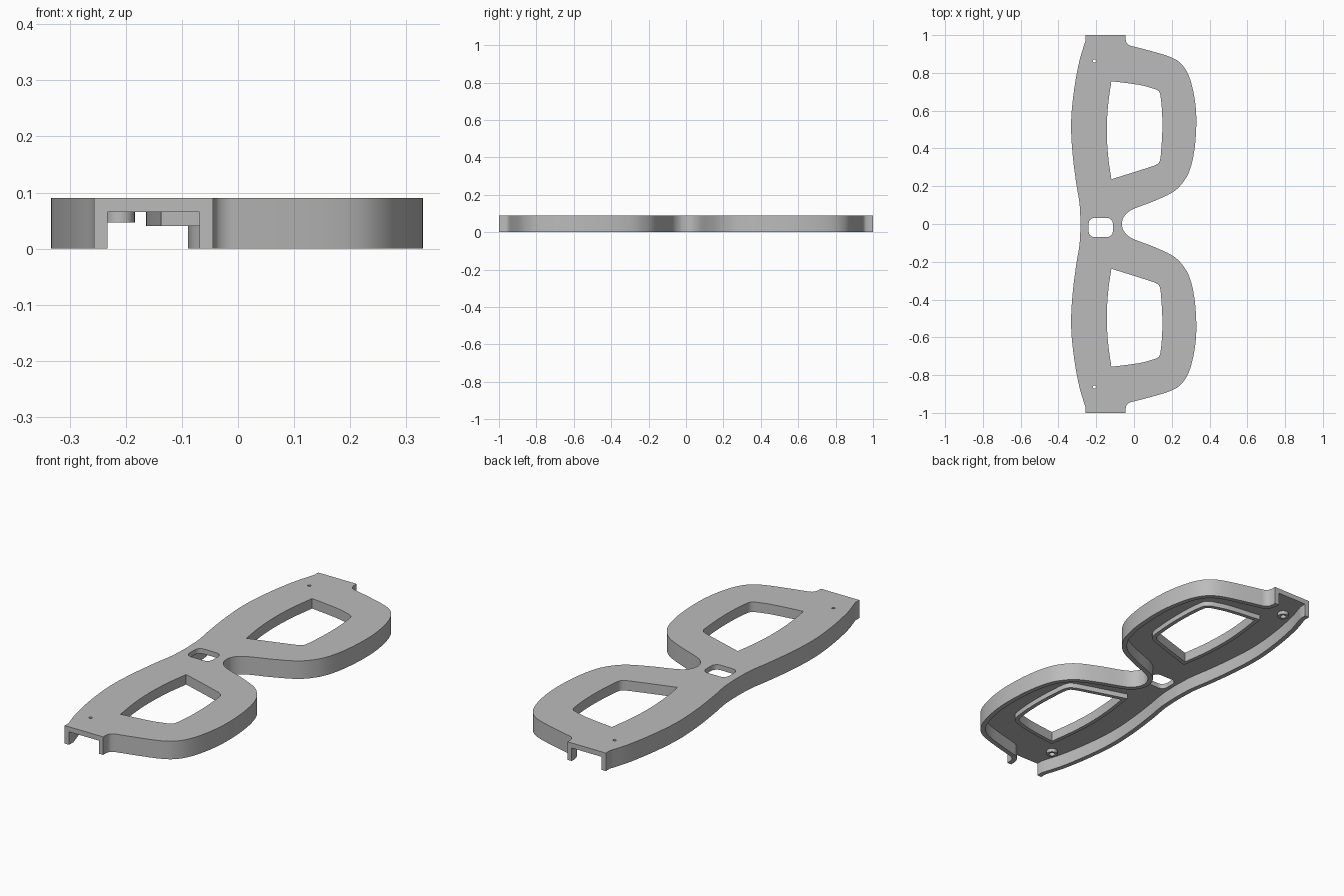
import bpy, bmesh, math
from mathutils import Vector
from mathutils.geometry import interpolate_bezier

cube = bpy.data.objects.get("Cube")
if cube:
    bpy.data.objects.remove(cube, do_unlink=True)

TOP, FLOOR, WALL, RIM = 0.09, 0.065, 0.024, 0.02
RIM_Z, BOSS_Z = 0.04, 0.047


def smooth(points, steps=5):
    """Smooth open path through the given points."""
    p = [Vector(q) for q in points]
    n = len(p)
    tan = [(p[min(i + 1, n - 1)] - p[max(i - 1, 0)]).normalized() for i in range(n)]
    path = [p[0]]
    for i in range(n - 1):
        h = (p[i + 1] - p[i]).length / 3
        path += interpolate_bezier(p[i], p[i] + tan[i] * h,
                                   p[i + 1] - tan[i + 1] * h, p[i + 1], steps + 1)[1:]
    return path


def flip(path):
    """Mirror a path front to back, keeping its order."""
    return [Vector((q.x, -q.y)) for q in path]


def offset(path, d, closed=False):
    """Shift a path sideways by d, to the left of its direction."""
    out, n = [], len(path)
    for i, q in enumerate(path):
        a = path[i - 1] if closed or i else q
        b = path[(i + 1) % n] if closed or i < n - 1 else q
        u, v = (q - a).normalized(), (b - q).normalized()
        u, v = (u if u.length else v), (v if v.length else u)
        nu, nv = Vector((-u.y, u.x)), Vector((-v.y, v.x))
        out.append(q + (nu + nv) * d / (1 + nu.dot(nv)))
    return out


def circle(x, y, r, n=24):
    return [Vector((x + r * math.cos(math.tau * i / n), y + r * math.sin(math.tau * i / n)))
            for i in range(n)]


def prism(name, loops, z0, z1):
    """Extrude closed loops; loops inside others become holes."""
    cu = bpy.data.curves.new(name, 'CURVE')
    cu.dimensions, cu.fill_mode = '2D', 'BOTH'
    cu.extrude = (z1 - z0) / 2
    for loop in loops:
        s = cu.splines.new('POLY')
        s.points.add(len(loop) - 1)
        for pt, q in zip(s.points, loop):
            pt.co = (q.x, q.y, 0, 1)
        s.use_cyclic_u = True
    tmp = bpy.data.objects.new(name + "_curve", cu)
    bpy.context.collection.objects.link(tmp)
    dg = bpy.context.evaluated_depsgraph_get()
    mesh = bpy.data.meshes.new_from_object(tmp.evaluated_get(dg))
    bpy.data.objects.remove(tmp, do_unlink=True)
    bm = bmesh.new()
    bm.from_mesh(mesh)
    bmesh.ops.remove_doubles(bm, verts=bm.verts, dist=1e-5)
    bmesh.ops.translate(bm, verts=bm.verts, vec=(0, 0, (z0 + z1) / 2))
    bmesh.ops.recalc_face_normals(bm, faces=bm.faces)
    bm.to_mesh(mesh)
    bm.free()
    mesh.materials.clear()
    ob = bpy.data.objects.new(name, mesh)
    bpy.context.collection.objects.link(ob)
    return ob


# Outer contour: lower edge (+x) and brow edge (-x), half of each then mirrored
lower = [Vector((-.045, 1))] + smooth([
    (-.045, .978), (-.038, .957), (-.022, .945), (0, .939), (.1, .913), (.19, .885),
    (.24, .857), (.278, .81), (.305, .74), (.325, .635), (.33, .53), (.321, .4),
    (.3, .3), (.272, .238), (.215, .175), (.108, .122), (.003, .082), (-.035, .06),
    (-.058, .03), (-.065, 0)])
brow = [Vector((-.257, 1))] + smooth([
    (-.257, .97), (-.29, .86), (-.32, .69), (-.333, .53), (-.325, .37),
    (-.305, .21), (-.288, .105), (-.283, 0)])
lower += flip(lower[-2::-1])
brow += flip(brow[-2::-1])
outline = lower + brow[::-1]

# Interior contour, running out through both open temple ends
low_in, brow_in = offset(lower, -WALL), offset(brow, WALL)
for path in (low_in, brow_in):
    path.insert(0, Vector((path[0].x, 1.1)))
    path.append(Vector((path[-1].x, -1.1)))
interior = low_in + brow_in[::-1]

# Lens openings, rims and screw bosses
lens = (smooth([(-.12, .756), (.03, .736), (.105, .716), (.13, .704), (.139, .685),
                (.148, .6), (.15, .5), (.144, .39), (.137, .335), (.125, .318),
                (.08, .3), (-.12, .237)])
        + smooth([(-.12, .237), (-.137, .36), (-.144, .5), (-.137, .63), (-.12, .756)])[1:-1])
rim = offset(lens, RIM, True)
lenses, rims = [lens, flip(lens)], [rim, flip(rim)]
screw = [(-.21, .863), (-.21, -.863)]
bosses = [circle(x, y, .026) for x, y in screw]

# Rounded slot in the bridge
slot = []
for k, (x, y) in enumerate([(-.142, .002), (-.21, .002), (-.21, -.039), (-.142, -.039)]):
    for i in range(7):
        a = math.pi / 2 * (k + i / 6)
        slot.append(Vector((x + .03 * math.cos(a), y + .03 * math.sin(a))))

# Solid front, hollowed in steps from below, then pierced
frame = prism("glasses_frame", [outline], 0, TOP)
cutters = [
    prism("cavity_below_rims", [interior], -.1, RIM_Z),
    prism("cavity_around_rims", [interior] + rims, RIM_Z - .01, BOSS_Z),
    prism("cavity_around_bosses", [interior] + rims + bosses, RIM_Z, FLOOR),
    prism("opening_cutter", lenses + [slot] + [circle(x, y, .008) for x, y in screw], -.1, .2),
    prism("boss_bore", [circle(x, y, .014) for x, y in screw], -.1, FLOOR),
]
bpy.context.view_layer.objects.active = frame
for c in cutters:
    c.hide_render = True
    m = frame.modifiers.new(c.name, 'BOOLEAN')
    m.operation, m.solver, m.object = 'DIFFERENCE', 'EXACT', c
    bpy.ops.object.modifier_apply(modifier=m.name)
for c in cutters:
    bpy.data.objects.remove(c, do_unlink=True)

# Single grey plastic
grey = bpy.data.materials.new("grey_plastic")
grey.use_nodes = True
colour = (.5, .5, .5, 1)
grey.diffuse_color = colour
grey.node_tree.nodes["Principled BSDF"].inputs["Base Color"].default_value = colour
frame.data.materials.clear()
frame.data.materials.append(grey)

bpy.ops.object.select_all(action='DESELECT')
frame.select_set(True)
bpy.ops.object.shade_smooth_by_angle(angle=math.radians(30))
